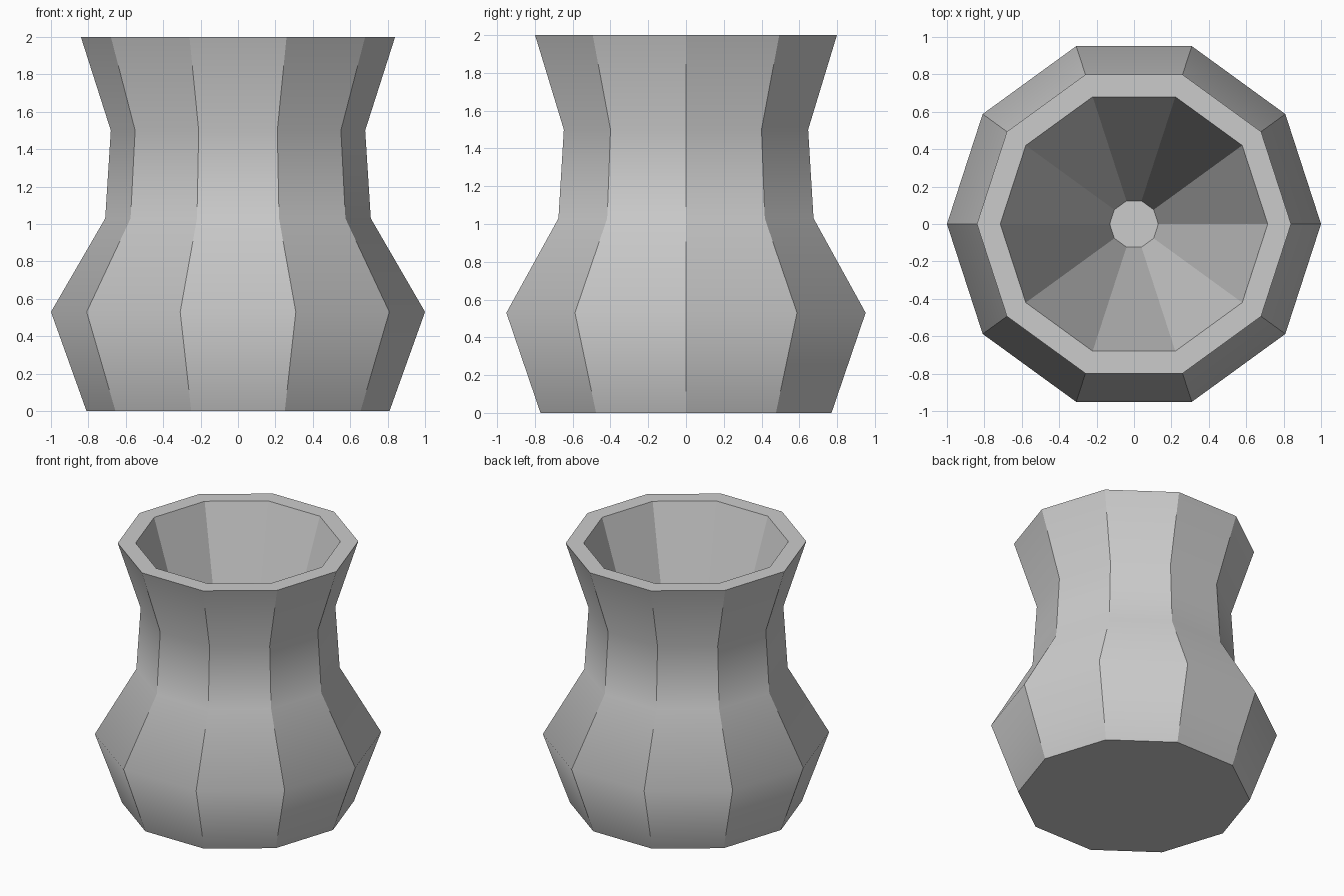
import bpy, bmesh
from math import cos, sin, tau

if "Cube" in bpy.data.objects:
    bpy.data.objects.remove(bpy.data.objects["Cube"])

SIDES = 10
# (radius, height, crisp ring edge) from base, up the outside, down the inside
PROFILE = [(0.81, 0.0, True), (1.0, 0.53, False), (0.71, 1.03, False),
           (0.68, 1.5, False), (0.84, 2.0, True), (0.715, 2.0, True),
           (0.13, 0.1, True)]

bm = bmesh.new()


def ring(radius, height):
    return [bm.verts.new((radius * cos(tau * i / SIDES),
                          radius * sin(tau * i / SIDES), height))
            for i in range(SIDES)]


rings = [ring(r, z) for r, z, _ in PROFILE]

# Walls and rim
for low, high in zip(rings, rings[1:]):
    for i in range(SIDES):
        j = (i + 1) % SIDES
        bm.faces.new((low[i], low[j], high[j], high[i]))

# Closed base and small inner floor
bm.faces.new(rings[0][::-1])
bm.faces.new(rings[-1])

# Smooth up the wall, crisp seams between the ten sides and at the rims
for face in bm.faces:
    face.smooth = True
for edge in bm.edges:
    edge.smooth = False
for (_, _, crisp), loop in zip(PROFILE, rings):
    for i in range(SIDES):
        bm.edges.get((loop[i], loop[(i + 1) % SIDES])).smooth = not crisp

mesh = bpy.data.meshes.new("vase")
bm.to_mesh(mesh)
bm.free()
bpy.context.collection.objects.link(bpy.data.objects.new("vase", mesh))
